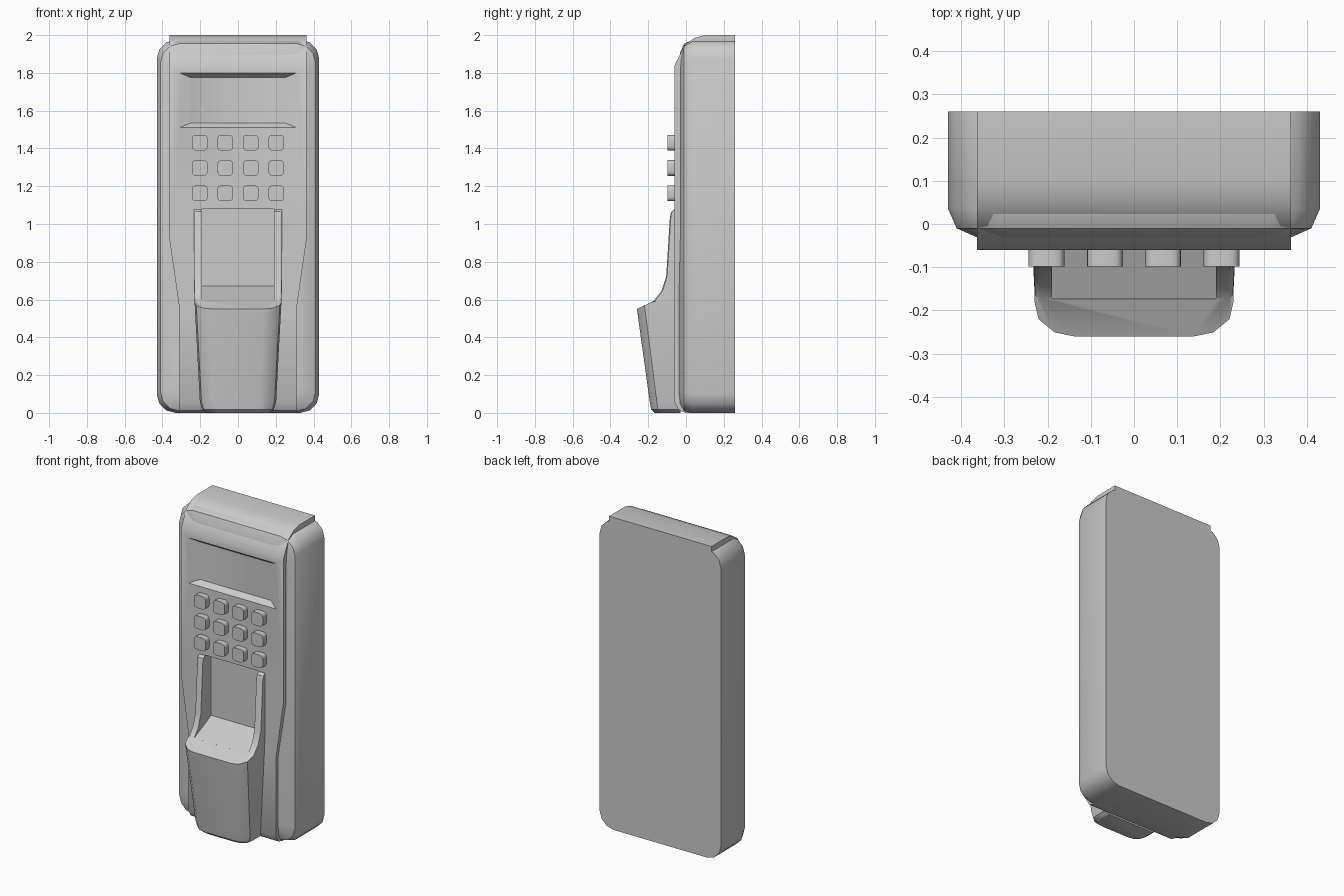
import bpy, bmesh, math

if "Cube" in bpy.data.objects:
    bpy.data.objects.remove(bpy.data.objects["Cube"])


def loft(name, rings):
    """Closed solid skinned through equal-length rings of points."""
    bm = bmesh.new()
    vr = [[bm.verts.new(p) for p in ring] for ring in rings]
    n = len(vr[0])
    for a, b in zip(vr, vr[1:]):
        for i in range(n):
            j = (i + 1) % n
            bm.faces.new((a[i], a[j], b[j], b[i]))
    bm.faces.new(vr[0])
    bm.faces.new(vr[-1])
    bmesh.ops.recalc_face_normals(bm, faces=bm.faces)
    mesh = bpy.data.meshes.new(name)
    bm.to_mesh(mesh)
    bm.free()
    ob = bpy.data.objects.new(name, mesh)
    bpy.context.collection.objects.link(ob)
    return ob


def activate(ob):
    bpy.ops.object.select_all(action='DESELECT')
    ob.select_set(True)
    bpy.context.view_layer.objects.active = ob


def cut(ob, cutters):
    activate(ob)
    for c in cutters:
        m = ob.modifiers.new("cut", 'BOOLEAN')
        m.operation, m.solver, m.object = 'DIFFERENCE', 'EXACT', c
        bpy.ops.object.modifier_apply(modifier=m.name)


def smooth(ob, angle=35):
    activate(ob)
    bpy.ops.object.shade_smooth_by_angle(angle=math.radians(angle))


def rounded_rect(y, hw, z0, z1, r, seg=3):
    pts = []
    for k, (sx, cz) in enumerate([(1, z1 - r), (-1, z1 - r), (-1, z0 + r), (1, z0 + r)]):
        for s in range(seg + 1):
            a = math.pi / 2 * (k + s / seg)
            pts.append((sx * (hw - r) + r * math.cos(a), y, cz + r * math.sin(a)))
    return pts


# Rear housing: rounded slab with a softened front edge
body = loft("housing", [rounded_rect(y, 0.43 - i, i * 0.5, 1.975 - i, 0.1)
                        for y, i in [(0.26, 0), (0.035, 0), (-0.01, 0.02),
                                     (-0.03, 0.065), (-0.038, 0.115)]])

# Front panel: narrows toward the base and curves back at the top
panel_rows = [(0, 0.31, 0.0), (0.012, 0.31, -0.035), (0.055, 0.31, -0.06),
              (0.55, 0.31, -0.06), (0.92, 0.363, -0.06), (1.84, 0.363, -0.06),
              (1.95, 0.363, -0.005), (1.985, 0.363, 0.045), (2.0, 0.363, 0.1)]
panel = loft("front_panel", [[(-w, 0.26, z), (w, 0.26, z), (w, f, z), (-w, f, z)]
                             for z, w, f in panel_rows])


def reader_ring(z, w, f, r, tilt=0.0):
    half = [(w, -0.03)] + [(w - u * r * 1.15, f + v * r)
                           for u, v in [(0, 1), (0.1, 0.5), (0.5, 0.12), (1, 0)]]
    plan = half + [(-x, y) for x, y in reversed(half)]
    return [(x, y, z + tilt * min(y - f, r)) for x, y in plan]


# Finger reader: bulging foot with two rails rising above it
reader = loft("finger_reader", [
    reader_ring(0.0, 0.165, -0.165, 0.06), reader_ring(0.018, 0.19, -0.185, 0.07),
    reader_ring(0.06, 0.202, -0.192, 0.075), reader_ring(0.55, 0.23, -0.26, 0.08, 0.47),
    reader_ring(0.592, 0.23, -0.172, 0.015), reader_ring(0.645, 0.232, -0.13, 0.012),
    reader_ring(0.72, 0.233, -0.105, 0.01), reader_ring(1.04, 0.233, -0.085, 0.01),
    reader_ring(1.065, 0.233, -0.078, 0.008), reader_ring(1.078, 0.233, -0.062, 0.006)])

# Cutters: finger slot and tapered display recess
slot_profile = [(0, 1.08), (0, 0.672), (-0.172, 0.591), (-0.3, 0.65), (-0.3, 1.08)]
slot = loft("slot_cutter", [[(x, y, z) for y, z in slot_profile] for x in (-0.19, 0.19)])
window = loft("window_cutter", [[(-w, y, a), (w, y, a), (w, y, b), (-w, y, b)]
                                for y, w, a, b in [(-0.025, 0.25, 1.535, 1.775),
                                                   (-0.095, 0.37, 1.485, 1.825)]])
cut(body, [slot, window])
cut(panel, [slot, window])
cut(reader, [slot])
for c in (slot, window):
    bpy.data.objects.remove(c)
for ob in (body, panel, reader):
    smooth(ob)


# Keypad: 4 x 3 keys with softly bulging sides
def key_ring(cx, cz, y, r=0.042, n=20):
    pw = lambda v: math.copysign(abs(v) ** 0.5, v)
    angs = [2 * math.pi * (i + 0.5) / n for i in range(n)]
    return [(cx + r * pw(math.cos(a)), y, cz + r * pw(math.sin(a))) for a in angs]


for row, cz in enumerate((1.43, 1.297, 1.163)):
    for col in range(4):
        cx = (col - 1.5) * 0.135
        key = loft(f"key_{row}_{col}", [key_ring(cx, cz, y) for y in (-0.05, -0.098)])
        smooth(key, 50)
